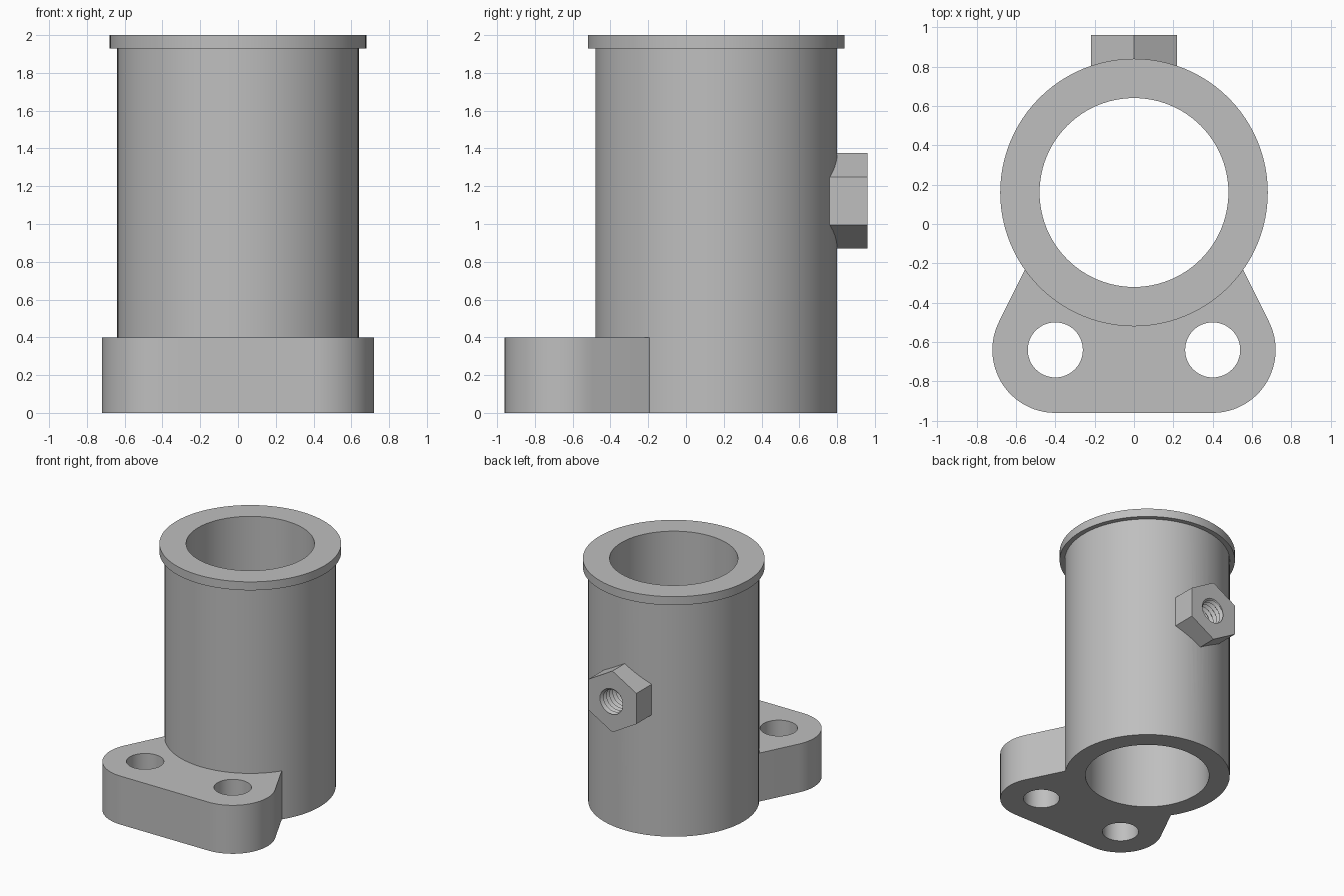
import bpy, bmesh, math
from math import sin, cos, pi, radians

cube = bpy.data.objects.get("Cube")
if cube:
    bpy.data.objects.remove(cube, do_unlink=True)

CY = 0.16            # tube axis, y
NUT_Z = 1.122        # nut axis, z
GREY = (0.52, 0.52, 0.52, 1)

metal = bpy.data.materials.new("grey metal")
metal.use_nodes = True
metal.diffuse_color = GREY
metal.node_tree.nodes["Principled BSDF"].inputs["Base Color"].default_value = GREY


def finish(name, bm):
    bmesh.ops.recalc_face_normals(bm, faces=bm.faces)
    mesh = bpy.data.meshes.new(name)
    bm.to_mesh(mesh)
    bm.free()
    mesh.materials.append(metal)
    obj = bpy.data.objects.new(name, mesh)
    bpy.context.collection.objects.link(obj)
    return obj


def lathe(name, profile, x=0, y=0, n=96):
    """Closed profile of (radius, z) turned about a vertical axis."""
    bm = bmesh.new()
    rings = [[bm.verts.new((x + r * cos(2 * pi * i / n), y + r * sin(2 * pi * i / n), z))
              for i in range(n)] for r, z in profile]
    for a, b in zip(rings, rings[1:] + rings[:1]):
        for i in range(n):
            j = (i + 1) % n
            bm.faces.new((a[i], a[j], b[j], b[i]))
    return finish(name, bm)


def prism(name, points, offset):
    """Flat outline pushed along an offset vector."""
    bm = bmesh.new()
    face = bm.faces.new([bm.verts.new(p) for p in points])
    top = bmesh.ops.extrude_face_region(bm, geom=[face], use_keep_orig=True)
    bmesh.ops.translate(bm, vec=offset,
                        verts=[g for g in top["geom"] if isinstance(g, bmesh.types.BMVert)])
    return finish(name, bm)


def arc(cx, cy, r, a0, a1, steps):
    return [(cx + r * cos(radians(a0 + (a1 - a0) * i / steps)),
             cy + r * sin(radians(a0 + (a1 - a0) * i / steps))) for i in range(steps + 1)]


def thread_cutter(name, r_in, r_out, pitch, y0, turns, n=32):
    """Helical V thread along y, closed by a fan at each end."""
    bm = bmesh.new()

    def helix(r, shift):
        return [bm.verts.new((r * cos(2 * pi * i / n), y0 + shift + pitch * i / n,
                              NUT_Z + r * sin(2 * pi * i / n))) for i in range(turns * n + 1)]
    low, high = helix(r_in, 0), helix(r_out, pitch / 2)
    for i in range(turns * n):
        bm.faces.new((low[i], low[i + 1], high[i + 1], high[i]))
        if i + n < turns * n:
            bm.faces.new((high[i], high[i + 1], low[i + n + 1], low[i + n]))
    y1 = y0 + turns * pitch
    ends = [bm.verts.new((0, y0 - pitch, NUT_Z)), bm.verts.new((0, y1 + pitch, NUT_Z))]
    for e in [e for e in bm.edges if e.is_boundary]:
        near = (e.verts[0].co.y + e.verts[1].co.y) / 2 < (y0 + y1) / 2
        bm.faces.new((e.verts[0], e.verts[1], ends[0 if near else 1]))
    return finish(name, bm)


def cut(obj, cutter):
    mod = obj.modifiers.new("cut", 'BOOLEAN')
    mod.operation, mod.solver, mod.object = 'DIFFERENCE', 'EXACT', cutter
    bpy.context.view_layer.objects.active = obj
    bpy.ops.object.modifier_apply(modifier=mod.name)


# Tube with top collar
tube = lathe("tube", [(0.48, 0), (0.64, 0), (0.64, 1.93), (0.68, 1.93), (0.68, 2), (0.48, 2)], y=CY)

# Mounting foot: rounded front corners, tapered sides, back edge hugging the tube
side = math.degrees(math.atan2(1, 2))
outline = (arc(-0.4, -0.64, 0.32, 180 - side, 270, 24)
           + arc(0.4, -0.64, 0.32, -90, side, 24)
           + arc(0, CY, 0.638, -33.3, -146.7, 40))
foot = prism("mounting_foot", [(x, y, 0) for x, y in outline], (0, 0, 0.4))

# Bolt holes
for s in (-1, 1):
    hole = prism("bolt_hole_cutter",
                 [(x, y, -0.1) for x, y in arc(s * 0.4, -0.64, 0.14, 0, 352.5, 47)], (0, 0, 0.6))
    cut(foot, hole)
    bpy.data.objects.remove(hole, do_unlink=True)

# Hexagonal nut on the back, points up and down
nut = prism("hex_nut", [(x, 0.69, z) for x, z in arc(0, NUT_Z, 0.253, 90, 390, 5)], (0, 0.27, 0))

# Threaded hole through nut and tube wall
thread = thread_cutter("thread_cutter", 0.094, 0.115, 0.04, 0.5, 13)
for part in (nut, tube):
    cut(part, thread)
bpy.data.objects.remove(thread, do_unlink=True)

# Smooth shading with sharp edges kept
bpy.ops.object.select_all(action='DESELECT')
for part in (tube, foot, nut):
    part.select_set(True)
bpy.context.view_layer.objects.active = tube
bpy.ops.object.shade_smooth_by_angle(angle=radians(30))
